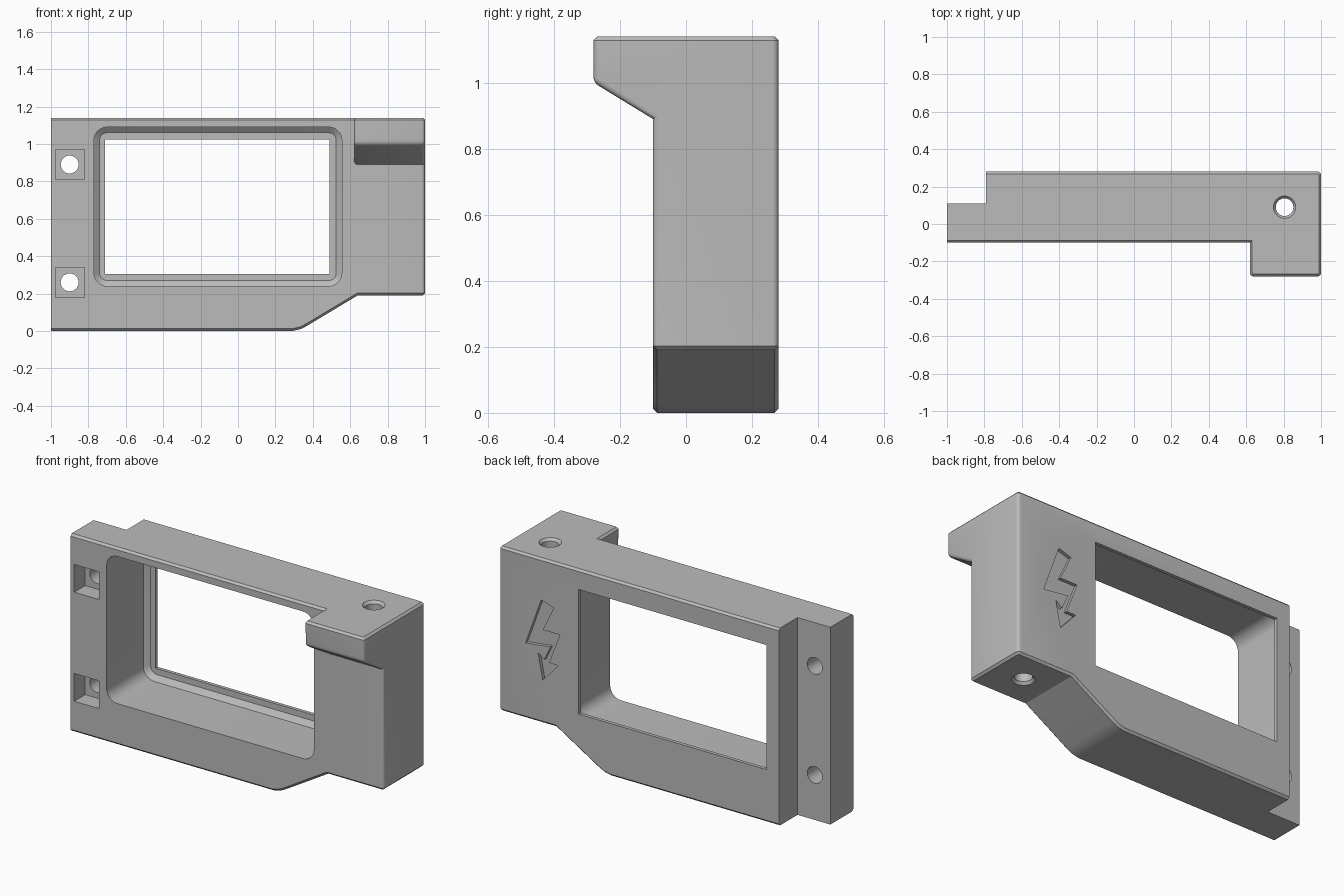
import bpy, bmesh, math
from mathutils import Matrix, Vector

cube = bpy.data.objects.get("Cube")
if cube:
    bpy.data.objects.remove(cube, do_unlink=True)

FRONT, BACK, TOP = -0.1, 0.28, 1.14

grey = bpy.data.materials.new("plain grey")
grey.use_nodes = True
grey.diffuse_color = (0.5, 0.5, 0.5, 1)
grey.node_tree.nodes["Principled BSDF"].inputs["Base Color"].default_value = (0.5, 0.5, 0.5, 1)


def loft(name, rings):
    """Closed solid through matching rings of points."""
    bm = bmesh.new()
    loops = [[bm.verts.new(p) for p in ring] for ring in rings]
    for a, b in zip(loops, loops[1:]):
        for i in range(len(a)):
            j = (i + 1) % len(a)
            bm.faces.new((a[i], a[j], b[j], b[i]))
    bm.faces.new(loops[0])
    bm.faces.new(loops[-1])
    bmesh.ops.recalc_face_normals(bm, faces=bm.faces)
    mesh = bpy.data.meshes.new(name)
    bm.to_mesh(mesh)
    bm.free()
    mesh.materials.append(grey)
    obj = bpy.data.objects.new(name, mesh)
    bpy.context.collection.objects.link(obj)
    return obj


def prism_y(name, outline, y0, y1):
    return loft(name, [[(x, y, z) for x, z in outline] for y in (y0, y1)])


def box(name, x0, x1, y0, y1, z0, z1):
    return prism_y(name, [(x0, z0), (x1, z0), (x1, z1), (x0, z1)], y0, y1)


def round_rect(x0, x1, z0, z1, r, y, steps=8):
    pts = []
    corners = [(x1 - r, z1 - r), (x0 + r, z1 - r), (x0 + r, z0 + r), (x1 - r, z0 + r)]
    for k, (cx, cz) in enumerate(corners):
        for i in range(steps + 1):
            a = math.pi / 2 * (k + i / steps)
            pts.append((cx + r * math.cos(a), y, cz + r * math.sin(a)))
    return pts


def turned(name, centre, axis, stations, sides=32):
    """Round cutter: stations are (distance along axis, radius)."""
    rot = Vector((0, 0, 1)).rotation_difference(Vector(axis)).to_matrix()
    angles = [2 * math.pi * i / sides for i in range(sides)]
    return loft(name, [[Vector(centre) + rot @ Vector((r * math.cos(a), r * math.sin(a), d))
                        for a in angles] for d, r in stations])


def combine(target, tool, operation="DIFFERENCE"):
    tool.hide_render = True
    mod = target.modifiers.new("combine", "BOOLEAN")
    mod.operation = operation
    mod.solver = "EXACT"
    mod.object = tool
    bpy.context.view_layer.objects.active = target
    bpy.ops.object.modifier_apply(modifier=mod.name)
    bpy.data.objects.remove(tool, do_unlink=True)


# Main frame block with sloped underside
frame = prism_y("frame_body", [
    (-1, 0), (0.29, 0), (0.335, 0.01), (0.37, 0.028), (0.64, 0.19),
    (1, 0.19), (1, TOP), (-1, TOP)], FRONT, BACK)

# Overhanging lug on the front
lug_side = [(-0.28, TOP), (-0.28, 1.0), (FRONT, 0.89), (0, 0.89), (0, TOP)]
lug = loft("front_lug", [[(x, y, z) for y, z in lug_side] for x in (0.62, 1)])
combine(frame, lug, "UNION")

# Rounded upright edges, then chamfered top and bottom edges
bm = bmesh.new()
bm.from_mesh(frame.data)
bmesh.ops.remove_doubles(bm, verts=bm.verts, dist=0.0005)
bmesh.ops.dissolve_limit(bm, angle_limit=0.02, verts=bm.verts, edges=bm.edges)


def is_cap(face):
    z = face.calc_center_median().z
    return abs(face.normal.z) > 0.5 and (z > TOP - 0.01 or z < 0.25)


def at_end(edge):
    return all(v.co.x < -0.99 for v in edge.verts)


def outer_edges(caps):
    found = []
    for e in bm.edges:
        if len(e.link_faces) != 2 or at_end(e) or not e.is_convex:
            continue
        n = sum(is_cap(f) for f in e.link_faces)
        if n == (1 if caps else 0) and e.calc_face_angle() > 0.5:
            found.append(e)
    return found


for caps, width, segments in ((False, 0.018, 4), (True, 0.012, 1)):
    bm.normal_update()
    bmesh.ops.bevel(bm, geom=outer_edges(caps), offset=width, offset_type="OFFSET",
                    segments=segments, profile=0.5, affect="EDGES", clamp_overlap=True)
bm.to_mesh(frame.data)
bm.free()

# Step at the back of the mounting flange
combine(frame, box("flange_step", -1.2, -0.79, 0.11, 0.5, -0.1, 1.3))

# Window: rounded pocket, sloped shoulder, thin ledge and square opening
x0, x1, z0, z1 = -0.77, 0.555, 0.24, 1.09
s = 0.03
combine(frame, loft("window_pocket", [
    round_rect(x0, x1, z0, z1, 0.07, -0.2),
    round_rect(x0, x1, z0, z1, 0.07, 0.235),
    round_rect(x0 + s, x1 - s, z0 + s, z1 - s, 0.04, 0.26)]))
combine(frame, box("window_opening", -0.71, 0.49, 0.2, 0.4, 0.305, 1.025))

# Nut pockets and screw holes in the flange
for z in (0.26, 0.89):
    combine(frame, box("nut_pocket", -0.977, -0.82, -0.2, 0, z - 0.08, z + 0.08))
    combine(frame, turned("screw_hole", (-0.9, 0, z), (0, 1, 0), [(-0.05, 0.048), (0.3, 0.048)]))

# Upright hole with a countersink at both ends
combine(frame, turned("upright_hole", (0.805, 0.09, 0), (0, 0, 1), [
    (0.17, 0.077), (0.205, 0.047), (TOP - 0.015, 0.047), (TOP + 0.02, 0.077)]))

# Engraved bolt symbol on the back
bolt = [(0.73, 0.90), (0.65, 0.875), (0.72, 0.73), (0.61, 0.73), (0.68, 0.55), (0.62, 0.55),
        (0.72, 0.44), (0.75, 0.59), (0.71, 0.56), (0.67, 0.645), (0.83, 0.625)]
combine(frame, prism_y("bolt_engraving", bolt, BACK - 0.02, 0.4))

# Smooth shading with sharp edges kept
bpy.ops.object.select_all(action="DESELECT")
frame.select_set(True)
bpy.context.view_layer.objects.active = frame
bpy.ops.object.shade_smooth_by_angle(angle=math.radians(28))
